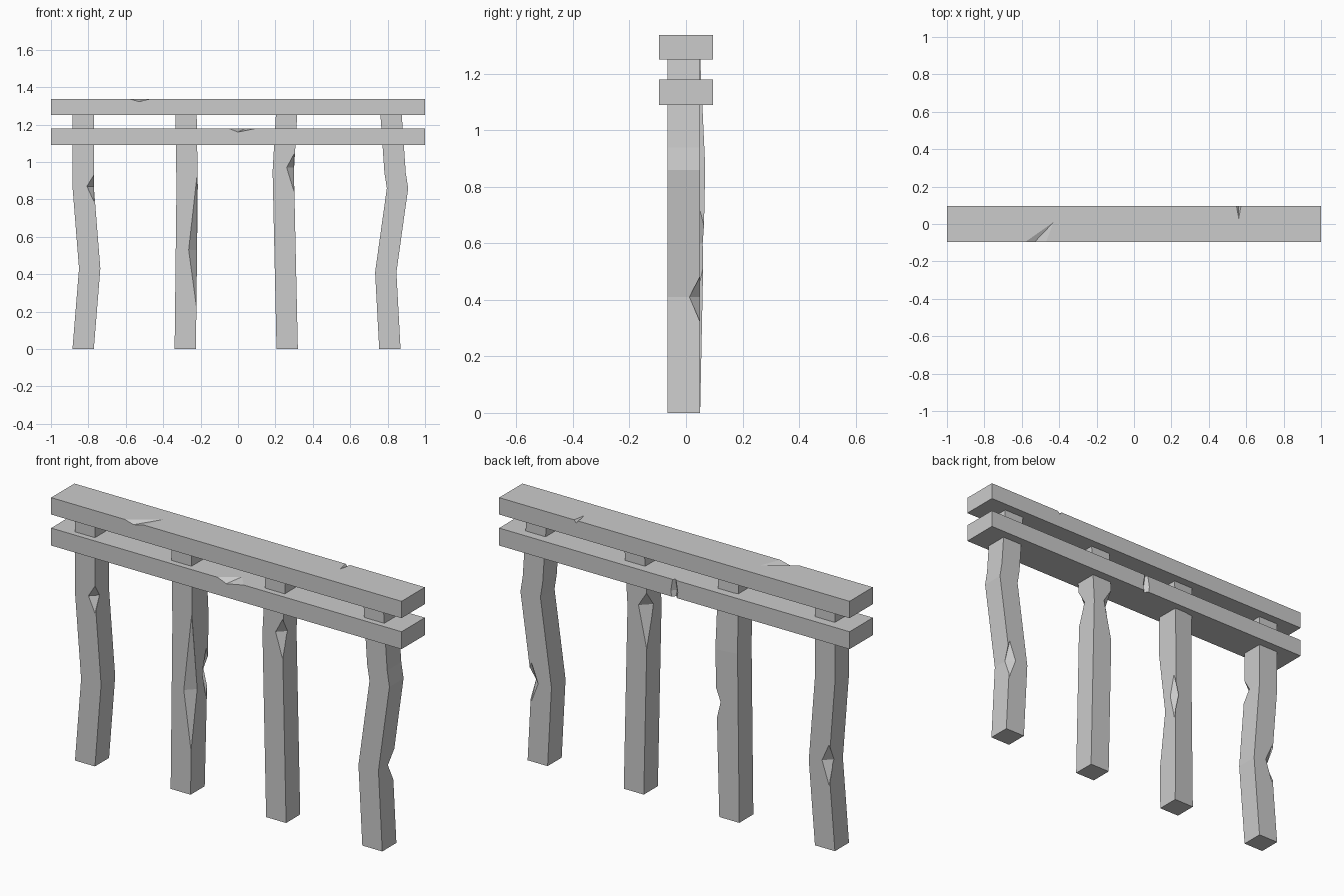
import bpy
import bmesh

cube = bpy.data.objects.get("Cube")
if cube:
    bpy.data.objects.remove(cube, do_unlink=True)

stone = bpy.data.materials.new("weathered_grey")
stone.use_nodes = True
GREY = (0.6, 0.6, 0.6, 1)
stone.diffuse_color = GREY
stone.node_tree.nodes["Principled BSDF"].inputs["Base Color"].default_value = GREY


def make_object(name, bm):
    bmesh.ops.recalc_face_normals(bm, faces=bm.faces[:])
    mesh = bpy.data.meshes.new(name)
    bm.to_mesh(mesh)
    bm.free()
    mesh.materials.append(stone)
    obj = bpy.data.objects.new(name, mesh)
    bpy.context.collection.objects.link(obj)
    return obj


def loft(name, rings):
    """Closed tube through a stack of four-point rings."""
    bm = bmesh.new()
    rows = [[bm.verts.new(p) for p in ring] for ring in rings]
    for low, high in zip(rows, rows[1:]):
        for i in range(4):
            j = (i + 1) % 4
            bm.faces.new((low[i], low[j], high[j], high[i]))
    bm.faces.new(rows[0])
    bm.faces.new(rows[-1])
    return make_object(name, bm)


def chip(obj, centre, xs, ys, zs, skew=0):
    """Carve a notch with an eight-sided diamond; skew slides its inner tip."""
    cx, cy, cz = centre
    bm = bmesh.new()
    left, right = [bm.verts.new((cx + s, cy, cz)) for s in (-xs[0], xs[1])]
    front = bm.verts.new((cx, cy - ys[0], cz))
    back = bm.verts.new((cx + skew, cy + ys[1], cz))
    low, high = [bm.verts.new((cx, cy, cz + s)) for s in (-zs[0], zs[1])]
    loop = [left, front, right, back]
    for i in range(4):
        for tip in (low, high):
            bm.faces.new((loop[i], loop[(i + 1) % 4], tip))
    cutter = make_object("chip_cutter", bm)
    cutter.hide_render = True
    mod = obj.modifiers.new("chip", "BOOLEAN")
    mod.operation, mod.solver, mod.object = "DIFFERENCE", "EXACT", cutter
    depsgraph = bpy.context.evaluated_depsgraph_get()
    mesh = bpy.data.meshes.new_from_object(obj.evaluated_get(depsgraph))
    obj.modifiers.clear()
    obj.data = mesh
    bpy.data.objects.remove(cutter, do_unlink=True)


HALF = 0.057
FRONT, BACK = -0.065, 0.05


def centre_at(path, z):
    for (z0, x0), (z1, x1) in zip(path, path[1:]):
        if z <= z1:
            return x0 + (x1 - x0) * (z - z0) / (z1 - z0)


def post(name, path, chips, bulge=None):
    """Crooked square post; path is (height, centre x) pairs."""
    rings = []
    for z, x in path:
        back = BACK + (0.018 if z == bulge else 0)
        rings.append([(x - HALF, FRONT, z), (x + HALF, FRONT, z),
                      (x + HALF, back, z), (x - HALF, BACK, z)])
    obj = loft(name, rings)
    # Broken corners: side in x, side in y, height, depth, reach down, reach up
    for sx, sy, z, d, down, up in chips:
        corner = (centre_at(path, z) + sx * HALF, FRONT if sy < 0 else BACK, z)
        chip(obj, corner, (d, d), (d, d), (down, up))


# Four crooked posts
post("outer_right_post",
     [(0, -0.828), (0.43, -0.793), (0.87, -0.828), (1.26, -0.828)],
     [(1, -1, 0.87, 0.037, 0.08, 0.06), (-1, 1, 0.45, 0.04, 0.12, 0.09)])
post("inner_right_post",
     [(0, -0.282), (0.87, -0.272), (1.26, -0.278)],
     [(1, -1, 0.53, 0.045, 0.33, 0.4), (1, 1, 0.6, 0.03, 0.14, 0.12)], bulge=0.87)
post("inner_left_post",
     [(0, 0.263), (0.95, 0.242), (1.26, 0.26)],
     [(1, -1, 0.97, 0.04, 0.13, 0.075), (-1, 1, 0.97, 0.05, 0.23, 0.08)])
post("outer_left_post",
     [(0, 0.812), (0.41, 0.79), (0.69, 0.829), (0.86, 0.853), (0.94, 0.84), (1.26, 0.818)],
     [(1, 1, 0.41, 0.038, 0.1, 0.1)])


def beam(name, bottom, top):
    y = 0.095
    return loft(name, [[(-1, -y, z), (1, -y, z), (1, y, z), (-1, y, z)]
                       for z in (bottom, top)])


# Two long rails with chipped edges
upper = beam("upper_beam", 1.25, 1.337)
chip(upper, (-0.53, -0.095, 1.337), (0.05, 0.06), (0.05, 0.105), (0.014, 0.05), skew=0.1)
chip(upper, (0.56, 0.095, 1.337), (0.012, 0.012), (0.065, 0.05), (0.014, 0.05))
lower = beam("lower_beam", 1.09, 1.18)
chip(lower, (0, -0.095, 1.18), (0.05, 0.1), (0.05, 0.07), (0.02, 0.05), skew=0.04)
chip(lower, (0, 0.095, 1.12), (0.02, 0.02), (0.022, 0.05), (0.12, 0.12))
